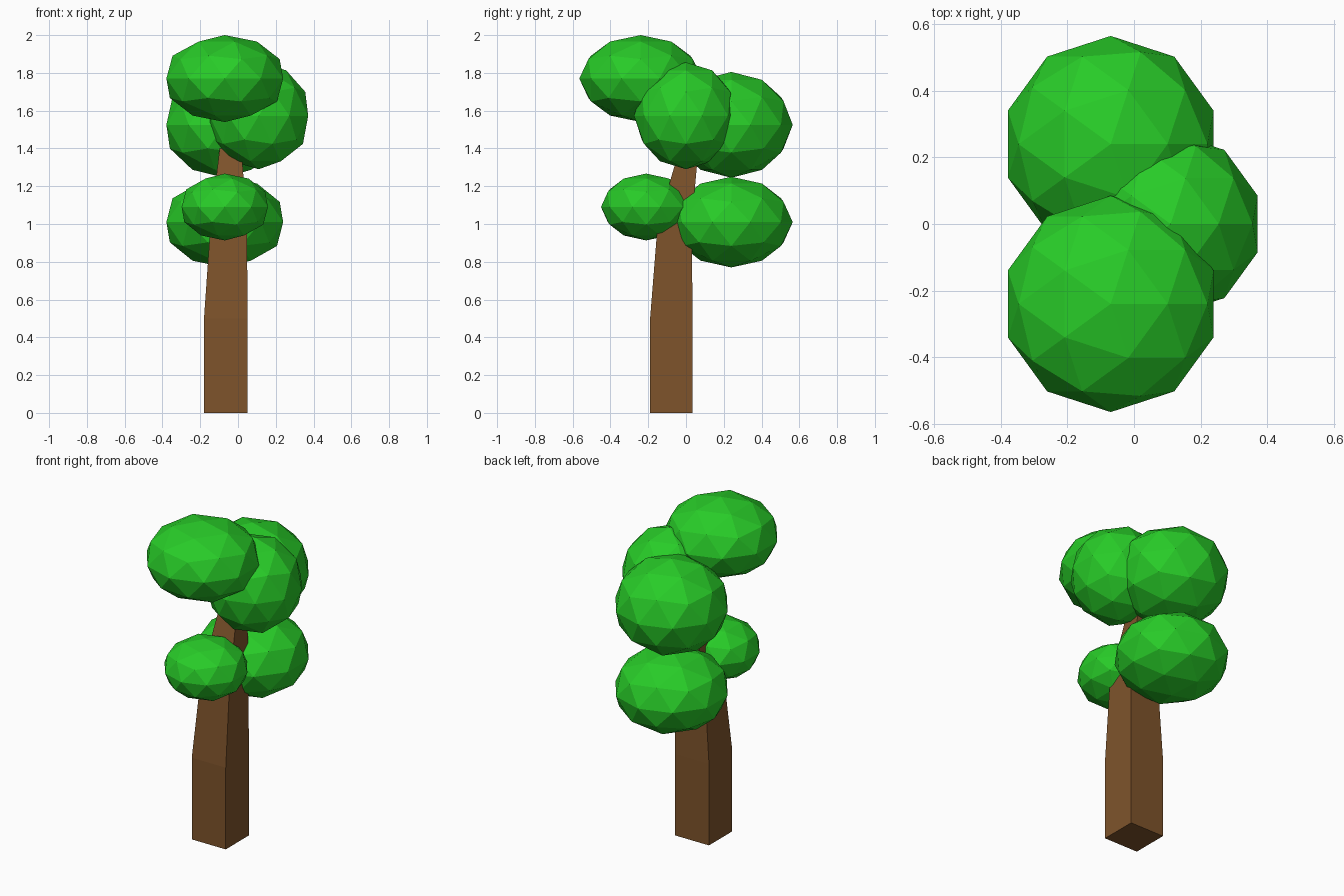
import bpy, bmesh

if "Cube" in bpy.data.objects:
    bpy.data.objects.remove(bpy.data.objects["Cube"])


def material(name, rgb):
    m = bpy.data.materials.new(name)
    m.diffuse_color = (*rgb, 1)
    m.use_nodes = True
    m.node_tree.nodes["Principled BSDF"].inputs["Base Color"].default_value = m.diffuse_color
    return m


leaf_green = material("leaf green", (0.021, 0.60, 0.021))
bark_brown = material("bark brown", (0.21, 0.088, 0.024))


def add_object(name, bm, mat):
    bmesh.ops.recalc_face_normals(bm, faces=bm.faces[:])
    mesh = bpy.data.meshes.new(name)
    bm.to_mesh(mesh)
    bm.free()
    mesh.materials.append(mat)
    ob = bpy.data.objects.new(name, mesh)
    bpy.context.collection.objects.link(ob)
    return ob


# Trunk: square sections (z, x min, x max, y min, y max) joined into a bent taper
sections = [
    (0.0, -0.18, 0.05, -0.19, 0.035),
    (0.5, -0.18, 0.05, -0.19, 0.035),
    (1.0, -0.145, 0.048, -0.15, 0.03),
    (1.5, -0.085, 0.01, -0.005, 0.075),
]
bm = bmesh.new()
rings = [[bm.verts.new(p) for p in ((x0, y0, z), (x1, y0, z), (x1, y1, z), (x0, y1, z))]
         for z, x0, x1, y0, y1 in sections]
for low, high in zip(rings, rings[1:]):
    for i in range(4):
        j = (i + 1) % 4
        bm.faces.new((low[i], low[j], high[j], high[i]))
bm.faces.new(rings[0][::-1])
bm.faces.new(rings[-1])
add_object("trunk", bm, bark_brown)

# Foliage: flattened low-poly balls (name, centre, horizontal radius, vertical radius)
clumps = [
    ("top_front_foliage", (-0.07, -0.24, 1.77), 0.325, 0.23),
    ("upper_back_foliage", (-0.07, 0.24, 1.525), 0.325, 0.28),
    ("upper_right_foliage", (0.11, 0.0, 1.573), 0.275, 0.283),
    ("lower_back_foliage", (-0.07, 0.24, 1.01), 0.325, 0.24),
    ("lower_front_foliage", (-0.07, -0.21, 1.09), 0.24, 0.177),
]
for name, centre, r, rz in clumps:
    bm = bmesh.new()
    bmesh.ops.create_icosphere(bm, subdivisions=2, radius=1)
    bmesh.ops.scale(bm, vec=(r, r, rz), verts=bm.verts[:])
    bmesh.ops.translate(bm, vec=centre, verts=bm.verts[:])
    add_object(name, bm, leaf_green)
